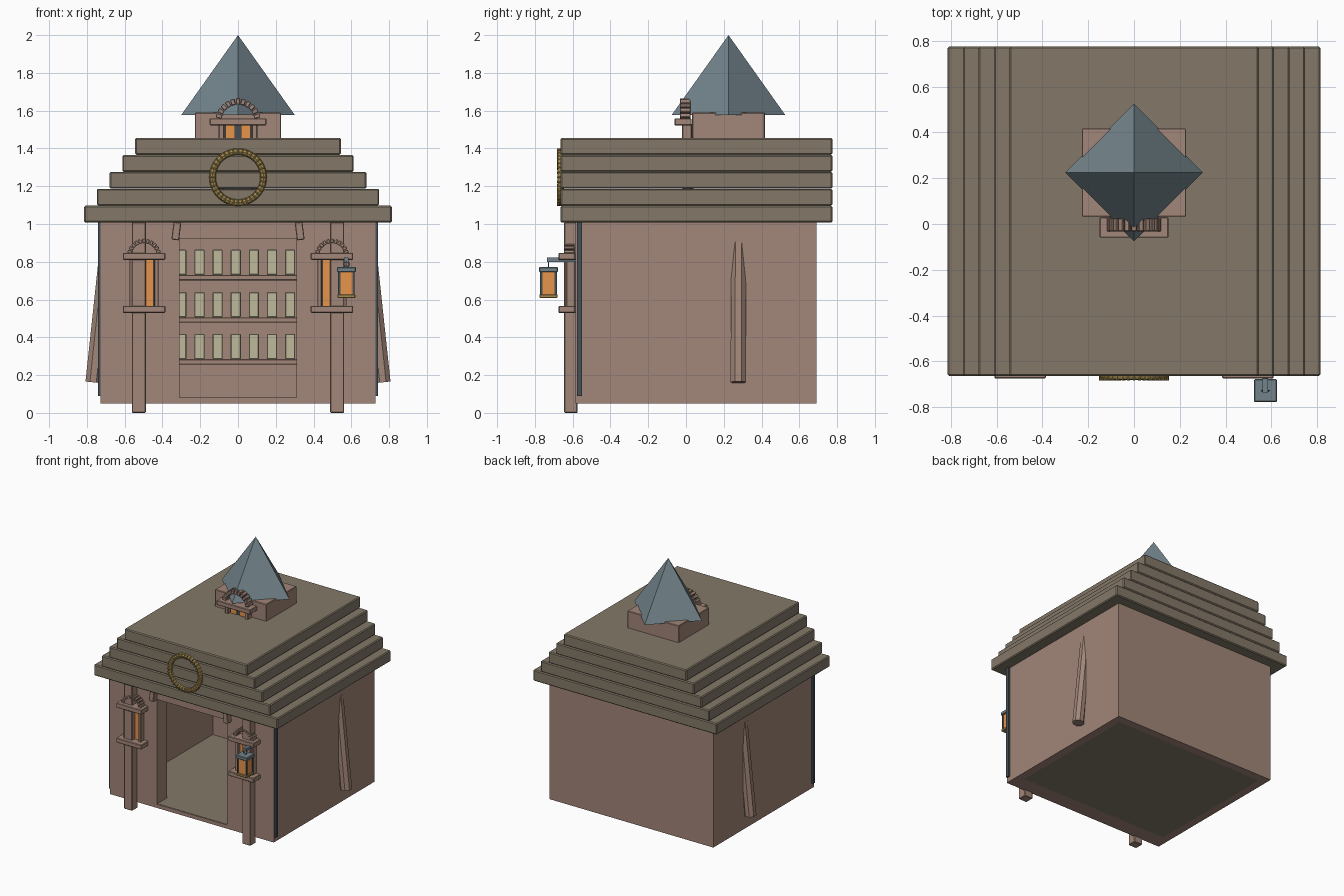
import bpy, bmesh, math
from mathutils import Matrix, Vector

if "Cube" in bpy.data.objects:
    bpy.data.objects.remove(bpy.data.objects["Cube"])


def mat(name, r, g, b):
    m = bpy.data.materials.new(name)
    m.diffuse_color = (r, g, b, 1)
    m.use_nodes = True
    m.node_tree.nodes["Principled BSDF"].inputs["Base Color"].default_value = m.diffuse_color
    return m


WALL = mat("clay", .36, .24, .19)
ROOF = mat("roof_brown", .23, .19, .14)
SLATE = mat("slate", .17, .23, .26)
DARK = mat("dark_metal", .06, .08, .09)
GLOW = mat("amber_glass", .80, .30, .07)
PALE = mat("pale_goods", .52, .49, .33)
GOLD = mat("gold", .38, .26, .08)


def finish(name, bm, material):
    me = bpy.data.meshes.new(name)
    bm.normal_update()
    bm.to_mesh(me)
    bm.free()
    ob = bpy.data.objects.new(name, me)
    bpy.context.collection.objects.link(ob)
    if material:
        me.materials.append(material)
    return ob


def box(name, x, y, z, material, bevel=.004, tilt=0):
    """Box from (min, max) ranges, optionally tilted about y."""
    bm = bmesh.new()
    size = Vector((x[1] - x[0], y[1] - y[0], z[1] - z[0]))
    mid = Vector((x[1] + x[0], y[1] + y[0], z[1] + z[0])) / 2
    bmesh.ops.create_cube(bm, size=1, matrix=Matrix.Diagonal(size).to_4x4())
    ob = finish(name, bm, material)
    ob.location = mid
    ob.rotation_euler.y = tilt
    if bevel:
        mod = ob.modifiers.new("edge", 'BEVEL')
        mod.width, mod.segments = bevel, 1
    return ob


def span(c, half):
    return (c - half, c + half)


def cone(name, a, b, r1, r2, sides, material, turn=0):
    """Cone or cylinder between two points."""
    a, b = Vector(a), Vector(b)
    bm = bmesh.new()
    rot = (b - a).to_track_quat('Z', 'Y').to_matrix().to_4x4()
    bmesh.ops.create_cone(bm, cap_ends=True, segments=sides, radius1=r1, radius2=r2,
                          depth=(b - a).length,
                          matrix=Matrix.Translation((a + b) / 2) @ rot @ Matrix.Rotation(turn, 4, 'Z'))
    return finish(name, bm, material)


def torus(name, centre, R, r, n, m, material):
    """Ring standing in the xz plane."""
    bm = bmesh.new()
    rings = []
    for i in range(n):
        a = 2 * math.pi * i / n
        rings.append([bm.verts.new((
            centre[0] + (R + r * math.cos(t)) * math.cos(a),
            centre[1] + r * math.sin(t),
            centre[2] + (R + r * math.cos(t)) * math.sin(a)))
            for t in (2 * math.pi * j / m for j in range(m))])
    for i in range(n):
        p, q = rings[i], rings[(i + 1) % n]
        for j in range(m):
            k = (j + 1) % m
            bm.faces.new((p[j], p[k], q[k], q[j]))
    bmesh.ops.recalc_face_normals(bm, faces=bm.faces)
    return finish(name, bm, material)


def window(name, x, back, z, s):
    """Framed two-pane window with sill, lintel and stone arch."""
    for part, dz in (("lintel", .1385), ("sill", -.142)):
        box(f"{name}_{part}", span(x, .1125 * s), (back - .09, back), span(z + dz * s, .0185), WALL)
    box(name + "_backing", span(x, .056 * s), (back - .02, back + .01), span(z, .13 * s), DARK, 0)
    for sx in (-1, 1):
        box(name + "_jamb", span(x + sx * .066 * s, .011 * s), (back - .05, back), span(z, .13 * s), WALL)
        box(name + "_pane", span(x + sx * .030 * s, .019 * s), (back - .028, back), span(z, .127 * s), GLOW, 0)
    n = 13
    for i in range(n):
        a = math.pi * i / (n - 1)
        r = .078 * s
        cx, cz = x + r * math.cos(a), z + .142 * s + r * math.sin(a)
        box(name + "_arch_stone", span(cx, .012 * s), (back - .062, back - .005), span(cz, .0085 * s),
            WALL, .003, -a)


# hollow body with doorway
body = box("walls", (-.727, .727), (-.585, .692), (.05, 1.01), WALL, 0)
cutters = (box("interior_cutter", (-.665, .665), (-.46, .63), (0, 1.1), None, 0),
           box("door_cutter", (-.31, .31), (-.7, -.4), (.08, .92), None, 0))
for c in cutters:
    c.hide_render = True
    c.hide_viewport = True
    c.display_type = 'WIRE'
    mod = body.modifiers.new(c.name, 'BOOLEAN')
    mod.operation, mod.solver, mod.object = 'DIFFERENCE', 'EXACT', c
box("floor", (-.665, .665), (-.46, .63), (.05, .08), ROOF, 0)
box("door_floor", (-.31, .31), (-.58, -.46), (.075, .082), ROOF, 0)

# stepped roof
for i in range(5):
    box("roof_tier", span(0, .815 - .0675 * i), (-.664, .775), (1.008 + .0895 * i, 1.097 + .0895 * i), ROOF, .007)

# roof turret and pyramid spire
box("turret", span(0, .228), (.032, .418), (1.44, 1.59), WALL)
cone("spire", (0, .225, 1.578), (0, .225, 2.0), .30, 0, 4, SLATE)
window("turret_window", 0, .03, 1.356, 1.33)

# gold ring on the gable: smooth core with ribs
torus("gold_ring", (0, -.664, 1.248), .135, .0175, 48, 8, GOLD)
for i in range(36):
    a = 2 * math.pi * i / 36
    cx, cz = .135 * math.cos(a), 1.248 + .135 * math.sin(a)
    box("ring_rib", span(cx, .0175), (-.684, -.655), span(cz, .004), GOLD, .002, -a)

# mirrored front and side details
for s in (-1, 1):
    def mx(a, b):
        return tuple(sorted((s * a, s * b)))
    box("pillar", mx(.488, .562), (-.645, -.575), (0, 1.01), WALL)
    window("front_window", s * .4975, -.585, .69, 1)
    box("corner_strip", mx(.72, .741), (-.578, -.55), (.09, 1.01), DARK, 0)
    box("door_corbel", mx(.306, .347), (-.63, -.58), (.915, 1.01), WALL, .004, s * -.12)
    cone("leaning_log", (s * .767, .277, .162), (s * .69, .277, .90), .044, .042, 8, WALL, math.pi / 8)

# shelves with goods along the back wall
for z in (.27, .492, .716):
    box("shelf", span(0, .37), (.50, .635), span(z, .014), WALL, .003)
    for i in range(7):
        box("goods", span(-.30 + .096 * i, .027), (.535, .60), (z + .014, z + .148), PALE)

# hanging lantern
LX, LY = .574, -.728
box("lantern_arm", span(LX, .012), (-.735, -.58), (.80, .822), SLATE, 0)
torus("lantern_link", (LX, LY, .788), .014, .004, 12, 6, SLATE)
box("lantern_cap", span(LX, .05), span(LY, .05), (.745, .772), SLATE)
box("lantern_glass", span(LX, .037), span(LY, .037), (.625, .746), GLOW, 0)
box("lantern_base", span(LX, .048), span(LY, .048), (.608, .628), GOLD)
for dx in (-1, 1):
    for dy in (-1, 1):
        box("lantern_post", span(LX + dx * .038, .006), span(LY + dy * .038, .006), (.62, .75), DARK, 0)
